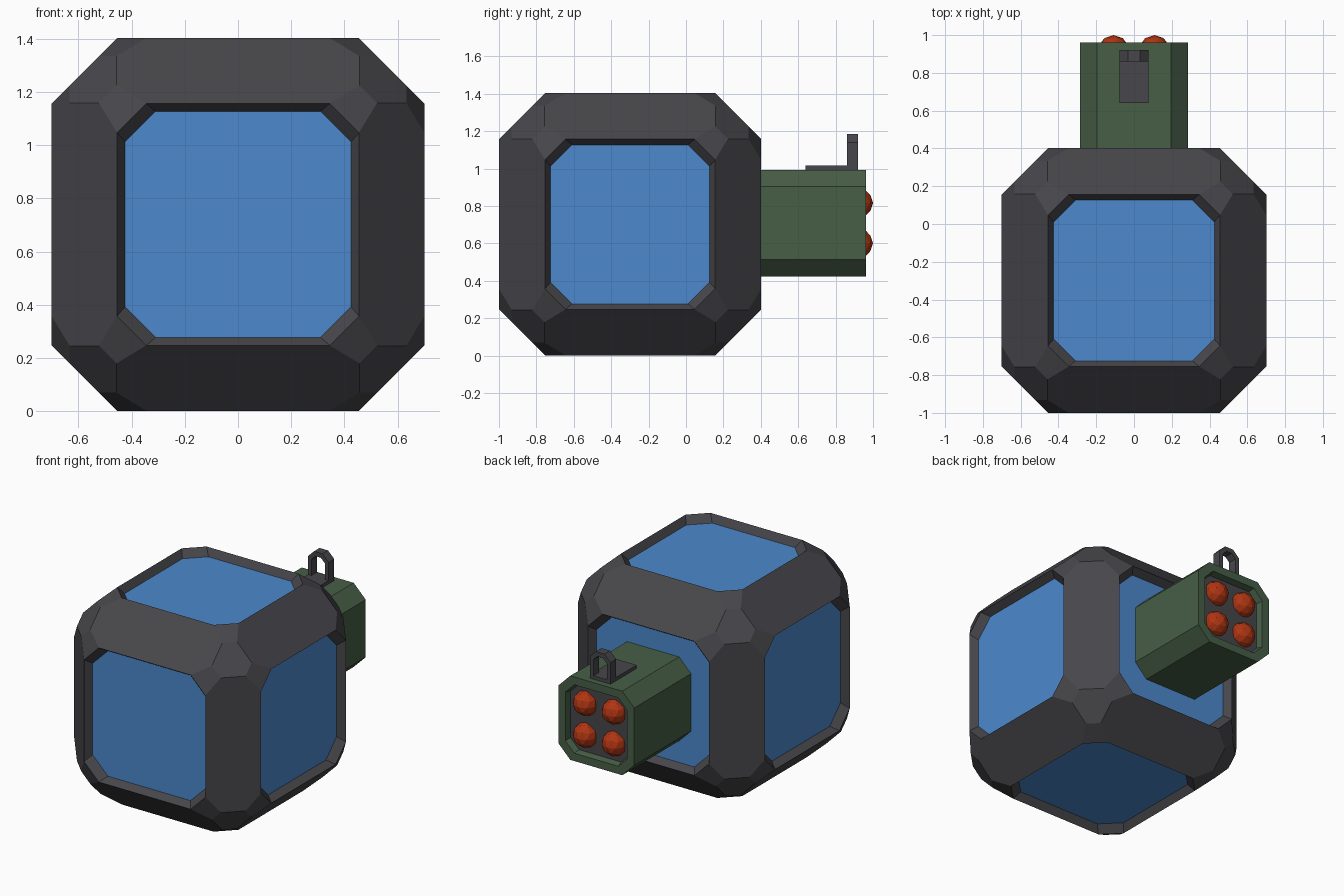
import bpy, bmesh, math
from itertools import permutations, product
from mathutils import Vector

if "Cube" in bpy.data.objects:
    bpy.data.objects.remove(bpy.data.objects["Cube"])


def material(name, rgb):
    m = bpy.data.materials.new(name)
    m.diffuse_color = (*rgb, 1)
    m.use_nodes = True
    m.node_tree.nodes["Principled BSDF"].inputs["Base Color"].default_value = m.diffuse_color
    return m


DARK = material("dark grey metal", (0.063, 0.061, 0.069))
BLUE = material("blue panel", (0.072, 0.25, 0.61))
GREEN = material("olive green", (0.062, 0.112, 0.062))
RED = material("red warhead", (0.42, 0.035, 0.006))


def finish(bm, name, mats, loc=(0, 0, 0)):
    bmesh.ops.recalc_face_normals(bm, faces=bm.faces[:])
    me = bpy.data.meshes.new(name)
    bm.to_mesh(me)
    bm.free()
    for m in mats:
        me.materials.append(m)
    ob = bpy.data.objects.new(name, me)
    ob.location = loc
    bpy.context.collection.objects.link(ob)
    return ob


# Body: chamfered cube with cut corners, hull of all signed permutations
bm = bmesh.new()
for base in ((0.345, 0.455, 0.701), (0.457, 0.523, 0.633)):
    for p in permutations(base):
        for s in product((-1, 1), repeat=3):
            bm.verts.new([a * b for a, b in zip(p, s)])
bmesh.ops.convex_hull(bm, input=bm.verts[:])
bmesh.ops.dissolve_limit(bm, angle_limit=math.radians(2),
                         verts=bm.verts[:], edges=bm.edges[:])
bm.normal_update()
# Recessed blue panel on each of the six sides
panels = [f for f in bm.faces if max(abs(c) for c in f.normal) > 0.99]
bmesh.ops.inset_individual(bm, faces=panels, thickness=0.02, depth=0)
for f in panels:
    f.material_index = 1
    for v in f.verts:
        order = sorted(range(3), key=lambda i: abs(v.co[i]))
        for i, size in zip(order, (0.31, 0.425, 0.652)):
            v.co[i] = math.copysign(size, v.co[i])
finish(bm, "armoured_cube_body", [DARK, BLUE], (0, -0.299, 0.702))

# Launcher box: octagonal tube with a recessed dark end plate
CZ = 0.708


def octagon(bm, a, b, y):
    pts = [(b, a), (a, b), (a, -b), (b, -a), (-b, -a), (-a, -b), (-a, b), (-b, a)]
    return [bm.verts.new((x, y, z)) for x, z in pts]


bm = bmesh.new()
rings = [octagon(bm, *r) for r in ((0.285, 0.195, 0.34), (0.285, 0.195, 0.962),
                                   (0.232, 0.165, 0.962), (0.222, 0.158, 0.92))]
for r0, r1 in zip(rings, rings[1:]):
    for i in range(8):
        j = (i + 1) % 8
        bm.faces.new((r0[i], r0[j], r1[j], r1[i]))
bm.faces.new(rings[0])
bm.faces.new(rings[-1]).material_index = 1
finish(bm, "launcher_box", [GREEN, DARK], (0, 0, CZ))

# Four faceted warheads
for n, (sx, sz) in enumerate(product((-1, 1), repeat=2)):
    bm = bmesh.new()
    bmesh.ops.create_icosphere(bm, subdivisions=2, radius=0.083)
    finish(bm, f"warhead_{n + 1}", [RED], (sx * 0.108, 0.917, CZ + sz * 0.108))

# Sight base plate
bm = bmesh.new()
bmesh.ops.create_cube(bm, size=1)
bmesh.ops.scale(bm, vec=Vector((0.155, 0.28, 0.03)), verts=bm.verts[:])
finish(bm, "sight_base", [DARK], (0, 0.78, 1.001))

# Sight loop: arch strip with chamfered top
outer = [(-0.0775, 1.0), (-0.0775, 1.14), (-0.032, 1.185),
         (0.032, 1.185), (0.0775, 1.14), (0.0775, 1.0)]
inner = [(-0.05, 1.0), (-0.05, 1.125), (-0.02, 1.155),
         (0.02, 1.155), (0.05, 1.125), (0.05, 1.0)]
bm = bmesh.new()
of, nf, ob_, nb = [[bm.verts.new((x, y, z)) for x, z in prof]
                   for y in (0.86, 0.92) for prof in (outer, inner)]
for a, b in ((of, nf), (nf, nb), (nb, ob_), (ob_, of)):
    for i in range(5):
        bm.faces.new((a[i], a[i + 1], b[i + 1], b[i]))
for i in (0, 5):
    bm.faces.new((of[i], nf[i], nb[i], ob_[i]))
finish(bm, "sight_loop", [DARK])
